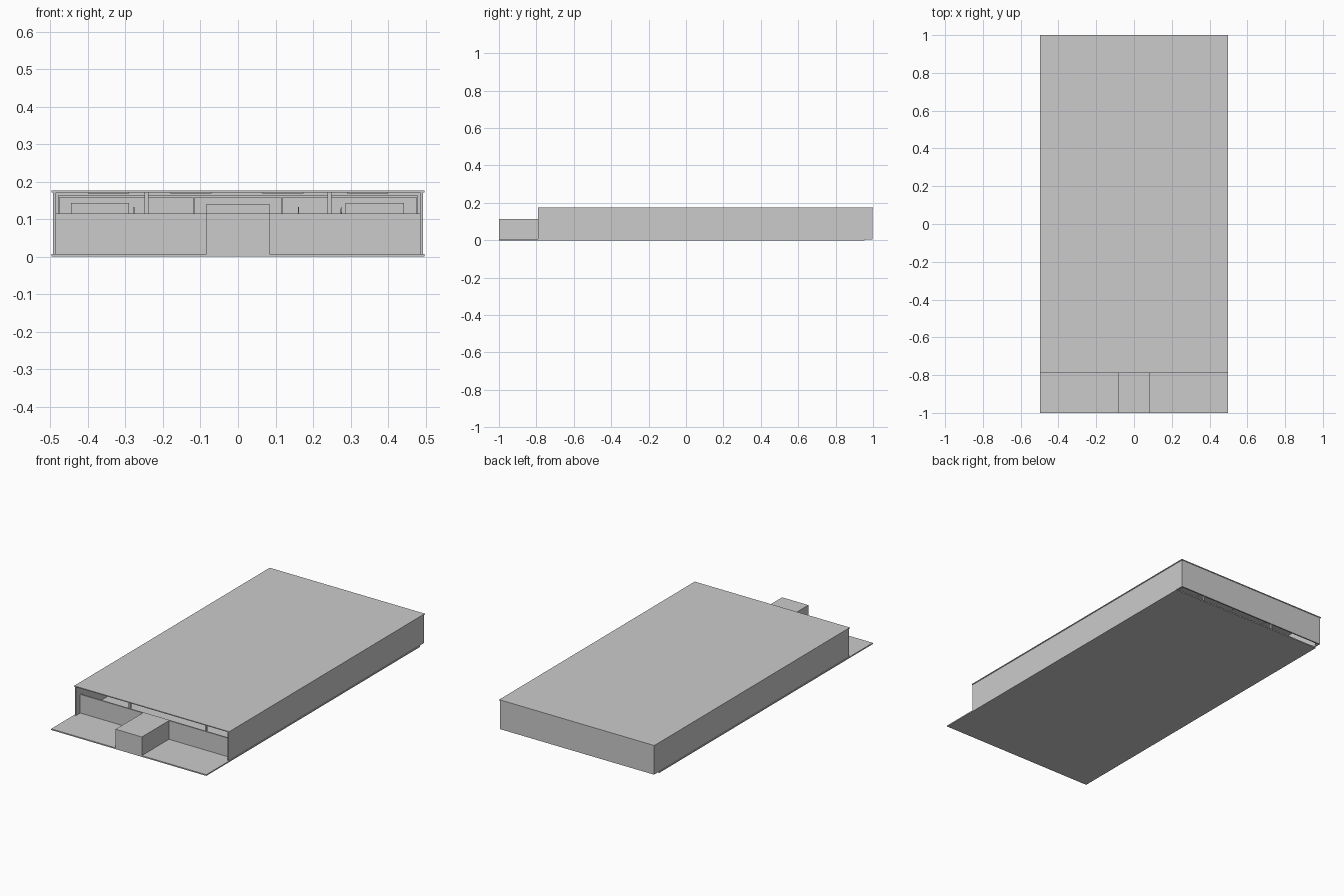
import bpy


def box(name, x0, x1, y0, y1, z0, z1):
    """Axis-aligned box given by its limits."""
    bpy.ops.mesh.primitive_cube_add(
        size=1, location=((x0 + x1) / 2, (y0 + y1) / 2, (z0 + z1) / 2))
    o = bpy.context.object
    o.name = name
    o.scale = (x1 - x0, y1 - y0, z1 - z0)
    bpy.ops.object.transform_apply(location=False, rotation=False, scale=True)
    return o


# Shell: floor plate, roof slab, side and back walls
box("floor", -0.497, 0.497, -1.0, 0.955, 0.0, 0.007)
box("roof", -0.497, 0.497, -0.79, 1.0, 0.171, 0.176)
for s, side in ((-1, "left"), (1, "right")):
    a, b = sorted((s * 0.485, s * 0.493))
    box(side + "_wall", a, b, -0.79, 0.997, 0.005, 0.171)
box("back_wall", -0.485, 0.485, 0.989, 0.997, 0.005, 0.171)

# Low front wall with the projecting entrance block
box("front_parapet", -0.485, 0.485, -0.752, -0.744, 0.007, 0.115)
box("entrance_block", -0.084, 0.084, -1.0, -0.752, 0.007, 0.115)

# Interior columns in two rows
for s in (-1, 1):
    for i in range(5):
        y = -0.64 + i * 0.38
        box("column", s * 0.244 - 0.005, s * 0.244 + 0.005,
            y - 0.005, y + 0.005, 0.007, 0.171)

# Framing against the back wall
box("rear_beam", -0.48, 0.48, 0.975, 0.989, 0.157, 0.163)
for x in (-0.478, -0.118, 0.116, 0.478):
    box("rear_mullion", x - 0.002, x + 0.002, 0.977, 0.989, 0.007, 0.157)

# Large panels on the back wall
for x0, x1, z in ((-0.445, -0.29, 0.143), (-0.084, 0.084, 0.14), (0.287, 0.442, 0.143)):
    box("rear_panel", x0, x1, 0.981, 0.989, 0.02, z)

# Flat ceiling lights
for x in (-0.345, -0.125, 0.12, 0.345):
    for i in range(4):
        y = -0.45 + i * 0.4
        box("ceiling_light", x - 0.055, x + 0.055, y - 0.055, y + 0.055, 0.168, 0.171)

# Slim pointed stands
for x, y in ((-0.277, 0.3), (0.161, 0.3), (0.275, 0.3)):
    bpy.ops.mesh.primitive_cone_add(vertices=8, radius1=0.006, radius2=0.001,
                                    depth=0.125, location=(x, y, 0.0695))
    bpy.context.object.name = "stand"
